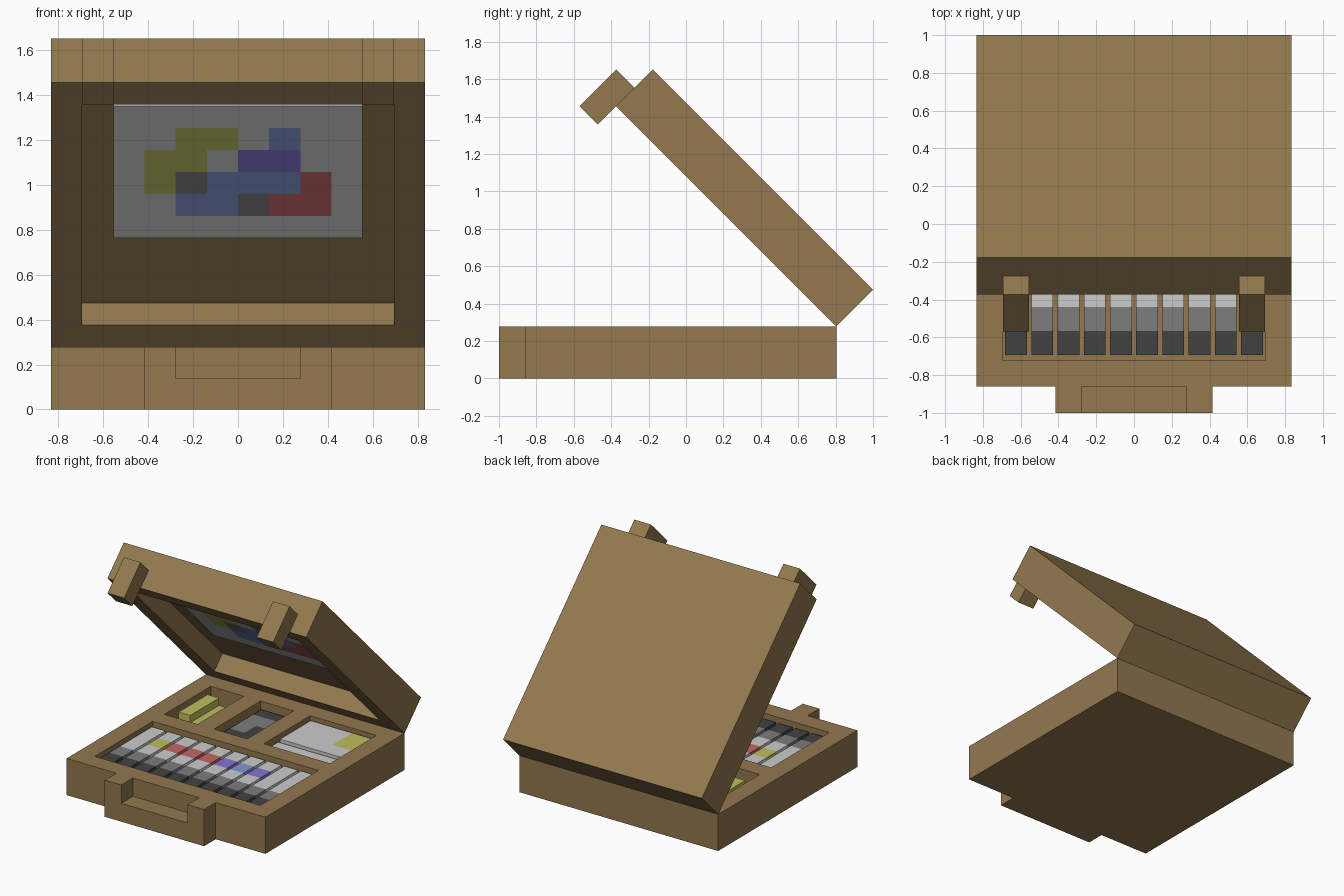
import bpy, bmesh, math
from mathutils import Vector

if "Cube" in bpy.data.objects:
    bpy.data.objects.remove(bpy.data.objects["Cube"])

U = 2 / (13 + math.sqrt(2))      # one block of the modelling grid
FRONT = -1 + U                   # front wall of the case
TOP = 2                          # case height in blocks


def material(name, rgb):
    m = bpy.data.materials.new(name)
    lin = [(c / 255 / 12.92) if c < 10 else ((c / 255 + 0.055) / 1.055) ** 2.4 for c in rgb]
    m.diffuse_color = (*lin, 1)
    m.use_nodes = True
    m.node_tree.nodes["Principled BSDF"].inputs["Base Color"].default_value = m.diffuse_color
    return m


MATS = {
    'B': material("leather_brown", (147, 120, 79)),
    'L': material("light_grey", (204, 204, 204)),
    'G': material("mid_grey", (125, 125, 125)),
    'D': material("dark_grey", (66, 66, 66)),
    'Y': material("yellow", (190, 190, 95)),
    'R': material("red", (196, 102, 102)),
    'P': material("purple", (132, 116, 210)),
    'C': material("blue", (130, 150, 208)),
}


def add_box(bm, lo, hi):
    lo, hi = Vector(lo), Vector(hi)
    geo = bmesh.ops.create_cube(bm, size=1)
    for v in geo['verts']:
        v.co = [((lo + hi) / 2)[i] + v.co[i] * (hi - lo)[i] for i in range(3)]


def make(name, boxes, keys='B', cuts_x=(), cuts_y=(), rule=None, lid=False):
    """Boxes in block units; optional cuts give faces coloured by rule(centre)."""
    bm = bmesh.new()
    for lo, hi in boxes:
        add_box(bm, lo, hi)
    for axis, cuts in ((0, cuts_x), (1, cuts_y)):
        for c in cuts:
            n = [0, 0, 0]
            n[axis] = 1
            p = [0, 0, 0]
            p[axis] = c
            bmesh.ops.bisect_plane(bm, geom=bm.verts[:] + bm.edges[:] + bm.faces[:],
                                   plane_co=p, plane_no=n)
    if rule:
        for f in bm.faces:
            f.material_index = keys.index(rule(f.calc_center_median()))
    bmesh.ops.scale(bm, vec=(U, U, U), verts=bm.verts)
    me = bpy.data.meshes.new(name)
    bm.to_mesh(me)
    bm.free()
    for k in keys:
        me.materials.append(MATS[k])
    ob = bpy.data.objects.new(name, me)
    bpy.context.collection.objects.link(ob)
    ob.location = (0, FRONT, 0)
    if lid:                      # hinged at the top back edge, opened 135 degrees
        ob.location = (0, FRONT + 12 * U, TOP * U)
        ob.rotation_euler = (math.radians(135), 0, 0)
    return ob


def carve(ob, boxes, lid=False):
    cutter = make(ob.name + "_cutter", boxes, lid=lid)
    bpy.context.view_layer.update()
    mod = ob.modifiers.new("pockets", 'BOOLEAN')
    mod.operation, mod.solver, mod.object = 'DIFFERENCE', 'EXACT', cutter
    bpy.context.view_layer.objects.active = ob
    bpy.ops.object.modifier_apply(modifier=mod.name)
    bpy.data.objects.remove(cutter)


# Case body with four pockets
case = make("case_body", [((-6, 0, 0), (6, 12, 2))])
carve(case, [((-5, 1, 1), (5, 6, 3)),
             ((-5, 7, 1), (-3, 11, 3)),
             ((-2, 7, 1), (0, 11, 3)),
             ((1, 7, 1), (5, 11, 3))])

# Handle: a low bar between two posts
handle = make("handle", [((-3, -1, 0), (3, 0, 2))])
carve(handle, [((-2, -2, 1), (2, 1, 3))])

# Hinged lid, its recess and the two latches
lid = make("lid", [((-6, 0, -2), (6, 12, 0))], lid=True)
carve(lid, [((-5, 1, -1), (5, 11, 1))], lid=True)
for side, x in (("left", -5), ("right", 4)):
    make(side + "_latch", [((x, 12, -1), (x + 1, 13, 1))], lid=True)

# Picture inside the lid: coloured cells, listed from bottom to top
picture = ["LLLLLLLL",
           "LLCCGRRL",
           "LYGCCCRL",
           "LYYLPPLL",
           "LLYYLCLL",
           "LLLLLLLL"]
make("lid_picture", [((-4, 4, -1), (4, 10, -0.94))], "LGYRPC",
     range(-3, 4), range(5, 10), lid=True,
     rule=lambda c: picture[min(5, int(c.y - 4))][min(7, int(c.x + 4))])

# Ten pens with dark ends, grey grips and coloured bands
band = 0.92
for i, colour in enumerate("LYRRRPCPLL"):
    x = i - 5
    stripes = "DGL" + colour + "L"
    make(f"pen_{i + 1}", [((x + 0.085, 1.2, 1), (x + 0.915, 5.8, 1.8))], "DGLYRPC",
         cuts_y=[1.2 + band * k for k in range(1, 5)],
         rule=lambda c, s=stripes: s[max(0, min(4, int((c.y - 1.2) / band)))])

# Stepped eraser in the left pocket
make("eraser_tall_part", [((-4.7, 7.8, 1), (-4.0, 10.3, 1.9))], 'Y')
make("eraser_low_part", [((-4.0, 7.8, 1), (-3.3, 10.3, 1.5))], 'Y')

# Dark sharpener with a grey blade in the middle pocket
make("sharpener", [((-1.9, 7.1, 1), (-0.1, 10.9, 1.6))], "DG", (-1, -0.55), (8.2, 9.2, 10.2),
     rule=lambda c: 'G' if c.z > 1.5 and 8.2 < c.y < 10.2 and (c.x < -1 or c.y > 9.2) else 'D')

# Paper pad and note strip in the right pocket, yellow tab at the corner
make("note_strip", [((1.1, 7.1, 1), (4.9, 8.1, 1.7))], 'L')
make("paper_pad", [((1.1, 8.25, 1), (4.9, 10.9, 1.8))], "LY", (3.6,), (9.2,),
     rule=lambda c: 'Y' if c.x > 3.6 and c.y > 9.2 else 'L')
